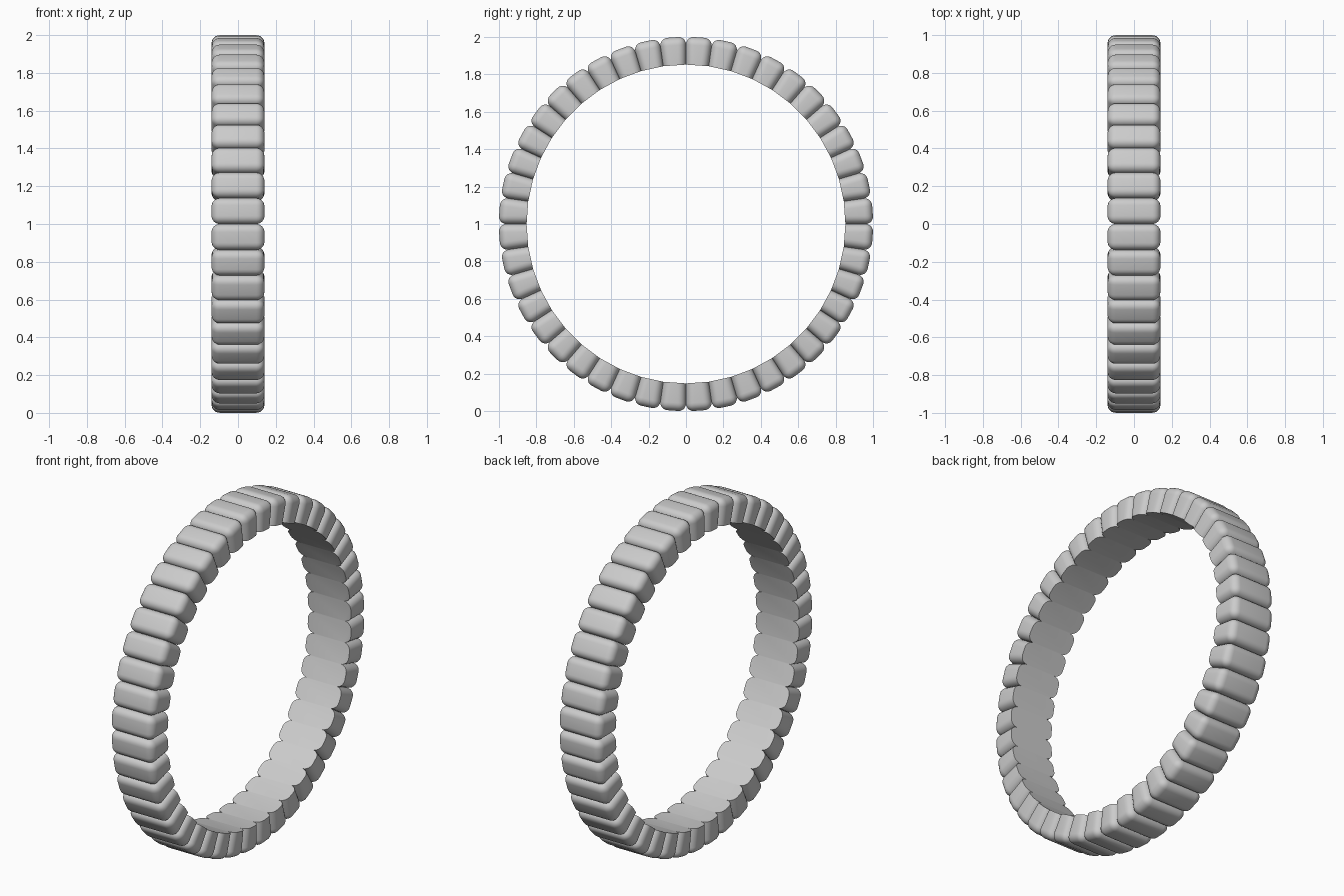
import bpy, bmesh, math
from mathutils import Matrix, Vector

if "Cube" in bpy.data.objects:
    bpy.data.objects.remove(bpy.data.objects["Cube"])

N = 44                      # beads around the ring
R_IN, R_OUT, HALF_W = 0.85, 1.0, 0.14
STEP = 2 * math.pi / N
T = math.tan(STEP / 2)

# One wedge-shaped bead pointing up, widening outward so neighbours touch
bm = bmesh.new()
bmesh.ops.create_cube(bm, size=2)
for v in bm.verts:
    r = R_OUT if v.co.z > 0 else R_IN
    v.co = Vector((v.co.x * HALF_W, v.co.y * r * T, r))

# Round every edge except those of the inner face
edges = [e for e in bm.edges if max(v.co.z for v in e.verts) > 0.9]
bmesh.ops.bevel(bm, geom=edges, offset=0.043, offset_type='OFFSET', segments=6,
                profile=0.5, affect='EDGES', clamp_overlap=True)

# Remove the hidden contact faces between beads
bm.normal_update()
side = [Vector((0, s * math.cos(STEP / 2), -math.sin(STEP / 2))) for s in (-1, 1)]
hidden = [f for f in bm.faces if max(f.normal.dot(n) for n in side) > 0.999]
bmesh.ops.delete(bm, geom=hidden, context='FACES')

# Repeat around the ring axis (x)
base = list(bm.verts) + list(bm.edges) + list(bm.faces)
for i in range(1, N):
    new = bmesh.ops.duplicate(bm, geom=base)["geom"]
    bmesh.ops.rotate(bm, verts=[g for g in new if isinstance(g, bmesh.types.BMVert)],
                     cent=(0, 0, 0), matrix=Matrix.Rotation(i * STEP, 3, 'X'))
# Half-step turn puts a joint at the very top; then stand it on the floor
bmesh.ops.rotate(bm, verts=bm.verts, cent=(0, 0, 0), matrix=Matrix.Rotation(STEP / 2, 3, 'X'))
bmesh.ops.remove_doubles(bm, verts=bm.verts, dist=0.0005)
bmesh.ops.translate(bm, verts=bm.verts, vec=(0, 0, 1))

mesh = bpy.data.meshes.new("beaded_ring")
bm.to_mesh(mesh)
bm.free()
ring = bpy.data.objects.new("beaded_ring", mesh)
bpy.context.collection.objects.link(ring)
bpy.context.view_layer.objects.active = ring
ring.select_set(True)
bpy.ops.object.shade_smooth_by_angle(angle=math.radians(35))
